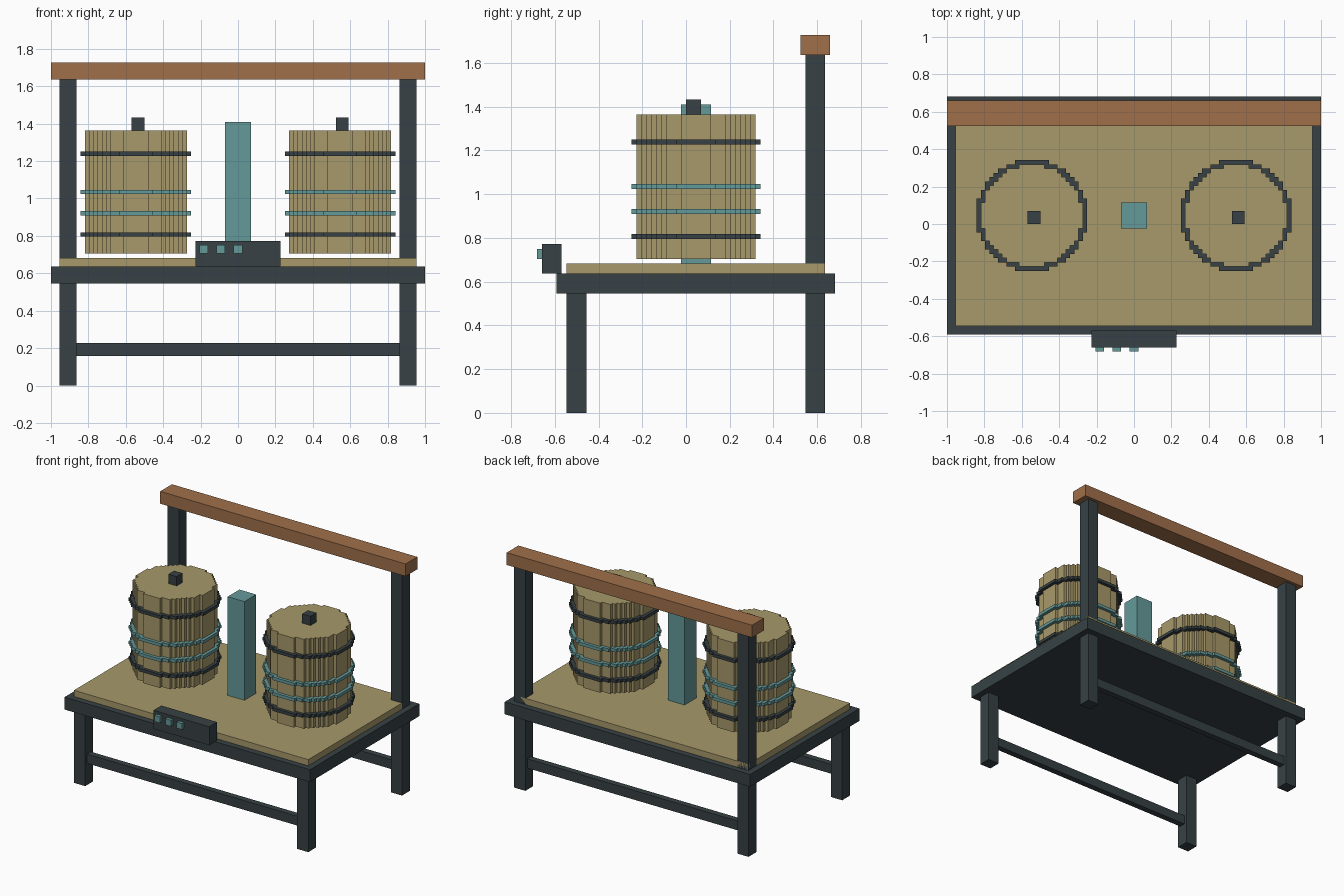
import bpy
import math

if "Cube" in bpy.data.objects:
    bpy.data.objects.remove(bpy.data.objects["Cube"])

U = 1 / 44  # block size: the whole model sits on this grid


def material(name, rgb):
    m = bpy.data.materials.new(name)
    m.diffuse_color = (*rgb, 1)
    m.use_nodes = True
    m.node_tree.nodes["Principled BSDF"].inputs["Base Color"].default_value = m.diffuse_color
    return m


DARK = material("dark_iron", (0.038, 0.053, 0.058))
TAN = material("pale_wood", (0.39, 0.32, 0.145))
TEAL = material("teal_metal", (0.13, 0.32, 0.32))
BROWN = material("brown_wood", (0.35, 0.16, 0.07))


def add(name, mesh, mat, loc):
    obj = bpy.data.objects.new(name, mesh)
    obj.location = loc
    mesh.materials.clear()
    mesh.materials.append(mat)
    bpy.context.collection.objects.link(obj)
    return obj


def block(name, mat, x, y, z):
    """Box from (min, max) ranges in grid units."""
    bpy.ops.mesh.primitive_cube_add(size=1)
    obj = bpy.context.object
    obj.name = name
    obj.location = [(r[0] + r[1]) / 2 * U for r in (x, y, z)]
    obj.scale = [(r[1] - r[0]) * U for r in (x, y, z)]
    obj.data.materials.append(mat)
    return obj


def stepped_circle(r):
    """Outline of a circle drawn with square blocks."""
    widths = [math.floor(math.sqrt(r * r - (i + 0.5) ** 2) + 0.5) for i in range(r)]
    quarter = []
    for i, w in enumerate(widths):
        if i and w != widths[i - 1]:
            quarter += [(widths[i - 1], i), (w, i)]
    quarter.append((widths[-1], r))
    points = []
    for _ in range(4):
        points += quarter
        quarter = [(-y, x) for x, y in quarter]
    return points


def stepped_disc(name, mat, radii, cx, cy, z0, z1):
    """Extruded stepped circle; a second radius cuts a hole."""
    curve = bpy.data.curves.new(name, 'CURVE')
    curve.dimensions = '2D'
    curve.fill_mode = 'BOTH'
    curve.extrude = (z1 - z0) / 2 * U
    for r in radii:
        pts = stepped_circle(r)
        s = curve.splines.new('POLY')
        s.points.add(len(pts) - 1)
        for p, (x, y) in zip(s.points, pts):
            p.co = (x * U, y * U, 0, 1)
        s.use_cyclic_u = True
        s.use_smooth = False
    tmp = bpy.data.objects.new(name + "_tmp", curve)
    mesh = bpy.data.meshes.new_from_object(tmp)
    bpy.data.objects.remove(tmp)
    bpy.data.curves.remove(curve)
    for poly in mesh.polygons:
        poly.use_smooth = False
    return add(name, mesh, mat, (cx * U, cy * U, (z0 + z1) / 2 * U))


# Table frame and top
block("table_frame", DARK, (-44, 44), (-26, 30), (24, 28))
block("table_top", TAN, (-42, 42), (-24, 28), (28, 30))

# Legs and tall rear posts
for side, x in (("left", (-42, -38)), ("right", (38, 42))):
    block(side + "_front_leg", DARK, x, (-24, -20), (0, 24))
    block(side + "_back_leg", DARK, x, (24, 28), (0, 24))
    block(side + "_rear_post", DARK, x, (24, 28), (28, 72))

# Stretcher rails
block("front_rail", DARK, (-38, 38), (-23, -21), (7, 10))
block("back_rail", DARK, (-38, 38), (25, 27), (7, 10))

# Overhead beam
block("overhead_beam", BROWN, (-44, 44), (23, 29), (72, 76))

# Central column
block("center_column", TEAL, (-3, 3), (-1, 5), (30, 62))

# Control box with buttons
block("control_box", DARK, (-10, 10), (-29, -25), (28, 34))
for i in range(3):
    x = -9 + 4 * i
    block(f"button_{i + 1}", TEAL, (x, x + 2), (-30, -29), (31, 33))

# Barrels with hoops and lid knobs
for side, cx in (("left", -24), ("right", 24)):
    stepped_disc(side + "_barrel", TAN, (12,), cx, 2, 31, 60)
    for i, (z, mat) in enumerate(((35, DARK), (40, TEAL), (45, TEAL), (54, DARK))):
        stepped_disc(f"{side}_hoop_{i + 1}", mat, (13, 11), cx, 2, z, z + 1)
    block(side + "_lid_knob", DARK, (cx - 1, cx + 2), (0, 3), (60, 63))
